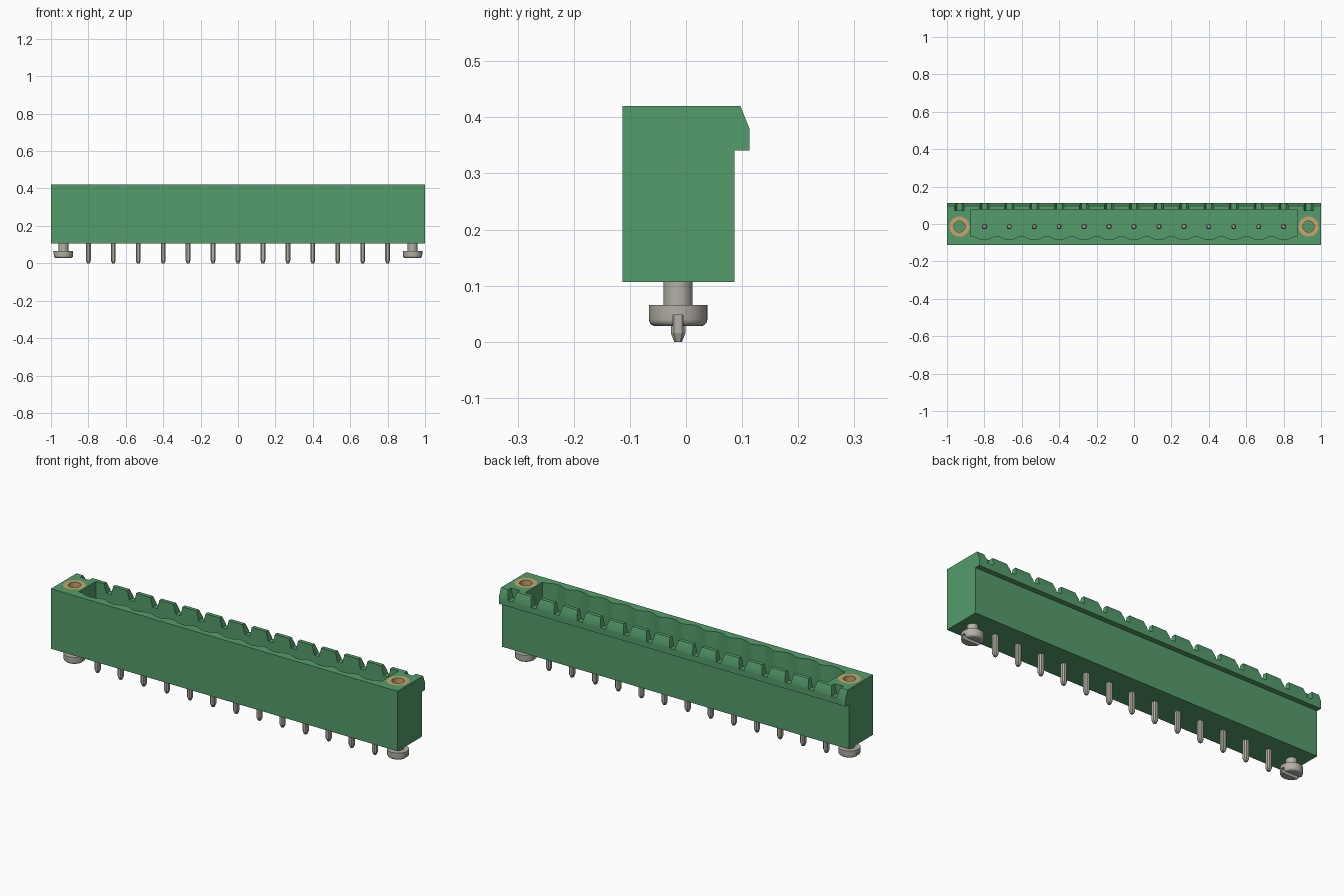
import bpy, bmesh, math
from mathutils import Vector

if "Cube" in bpy.data.objects:
    bpy.data.objects.remove(bpy.data.objects["Cube"], do_unlink=True)

PITCH = 2 / 15
PINS = 13
PIN_X = [(i - 6) * PITCH for i in range(PINS)]
SCREW_X = 7 * PITCH
ROW_Y = -0.014
BOTTOM, TOP, FLOOR = 0.107, 0.42, 0.16


def material(name, colour):
    m = bpy.data.materials.new(name)
    m.use_nodes = True
    m.diffuse_color = (*colour, 1)
    m.node_tree.nodes["Principled BSDF"].inputs["Base Color"].default_value = (*colour, 1)
    return m


GREEN = material("green plastic", (0.09, 0.335, 0.148))
METAL = material("tinned metal", (0.45, 0.43, 0.38))
BRASS = material("brass", (0.58, 0.38, 0.16))


def finish(bm, name, mat, smooth=False):
    bmesh.ops.recalc_face_normals(bm, faces=bm.faces)
    mesh = bpy.data.meshes.new(name)
    bm.to_mesh(mesh)
    bm.free()
    ob = bpy.data.objects.new(name, mesh)
    bpy.context.collection.objects.link(ob)
    mesh.materials.append(mat)
    if smooth:
        smooth_shade(ob)
    return ob


def smooth_shade(ob):
    bpy.ops.object.select_all(action='DESELECT')
    ob.select_set(True)
    bpy.context.view_layer.objects.active = ob
    bpy.ops.object.shade_smooth_by_angle(angle=math.radians(35))


def prism(bm, points, depth):
    """Extrude a closed 3D polygon by a vector."""
    face = bm.faces.new([bm.verts.new(p) for p in points])
    new = bmesh.ops.extrude_face_region(bm, geom=[face])["geom"]
    verts = [v for v in new if isinstance(v, bmesh.types.BMVert)]
    bmesh.ops.translate(bm, verts=verts, vec=Vector(depth))


def lathe(bm, profile, x, closed=False, steps=40):
    """Turn an (r, z) profile about a vertical axis at x."""
    pts = [bm.verts.new((x + r, ROW_Y, z)) for r, z in profile]
    pairs = list(zip(pts, pts[1:])) + ([(pts[-1], pts[0])] if closed else [])
    edges = [bm.edges.new(p) for p in pairs]
    bmesh.ops.spin(bm, geom=pts + edges, cent=(x, ROW_Y, 0), axis=(0, 0, 1),
                   angle=math.tau, steps=steps)
    bmesh.ops.remove_doubles(bm, verts=bm.verts, dist=1e-5)


def cut(ob, bm):
    cutter = finish(bm, "cutter", ob.data.materials[0])
    cutter.hide_render = True
    mod = ob.modifiers.new("cut", 'BOOLEAN')
    mod.operation, mod.solver, mod.object = 'DIFFERENCE', 'EXACT', cutter
    bpy.context.view_layer.objects.active = ob
    bpy.ops.object.modifier_apply(modifier=mod.name)
    bpy.data.objects.remove(cutter, do_unlink=True)


# Housing with overhanging rear lip
bm = bmesh.new()
section = [(-0.113, BOTTOM), (0.086, BOTTOM), (0.086, 0.341), (0.113, 0.341),
           (0.113, 0.38), (0.097, TOP), (-0.113, TOP)]
prism(bm, [(-1, y, z) for y, z in section], (2, 0, 0))
housing = finish(bm, "housing", GREEN)

# Cavity with a scalloped front wall
bm = bmesh.new()
outline = [(0.873, 0.077), (-0.873, 0.077), (-0.873, -0.065)]
for px in PIN_X:
    for k in range(9):
        t = k / 8
        outline.append((px + (t - 0.5) * 0.11, -0.065 - 0.019 * math.sin(math.pi * t)))
outline.append((0.873, -0.065))
prism(bm, [(x, y, FLOOR) for x, y in outline], (0, 0, 0.4))
cut(housing, bm)

# Coding notches in the rear lip
bm = bmesh.new()
for i in range(-7, 8):
    x = i * PITCH
    shape = [(-0.014, 0.372), (0.014, 0.372), (0.028, 0.43), (-0.028, 0.43)]
    prism(bm, [(x + dx, 0.072, z) for dx, z in shape], (0, 0.1, 0))
cut(housing, bm)

# Bores for the threaded inserts
bm = bmesh.new()
for side in (-1, 1):
    lathe(bm, [(0, 0.2), (0.054, 0.2), (0.054, 0.45), (0, 0.45)], side * SCREW_X)
cut(housing, bm)
smooth_shade(housing)

# Threaded inserts and slotted screws
for side, label in ((-1, "right"), (1, "left")):
    x = side * SCREW_X
    bm = bmesh.new()
    lathe(bm, [(0.03, 0.2), (0.03, TOP), (0.054, TOP), (0.054, 0.2)], x, closed=True)
    finish(bm, label + "_insert", BRASS, True)

    bm = bmesh.new()
    corner = [(0.04 + 0.012 * math.sin(a), 0.04 - 0.012 * math.cos(a))
              for a in (i * math.pi / 10 for i in range(6))]
    lathe(bm, [(0, 0.028)] + corner +
          [(0.052, 0.066), (0.026, 0.066), (0.026, 0.11), (0, 0.11)], x)
    screw = finish(bm, label + "_screw", METAL)
    bm = bmesh.new()
    prism(bm, [(x - 0.08, ROW_Y + y, z) for y, z in
               ((-0.009, 0), (0.009, 0), (0.009, 0.048), (-0.009, 0.048))], (0.16, 0, 0))
    cut(screw, bm)
    smooth_shade(screw)

# Contact pins with chamfered corners and tapered ends
for n, x in enumerate(PIN_X):
    bm = bmesh.new()
    rings = []
    for z, half in ((0, 0.007), (0.016, 0.013), (0.335, 0.013), (0.35, 0.008)):
        c = half * 0.55
        loop = [(half, -c), (half, c), (c, half), (-c, half),
                (-half, c), (-half, -c), (-c, -half), (c, -half)]
        rings.append([bm.verts.new((x + a, ROW_Y + b, z)) for a, b in loop])
    for lo, hi in zip(rings, rings[1:]):
        for i in range(8):
            j = (i + 1) % 8
            bm.faces.new((lo[i], lo[j], hi[j], hi[i]))
    bm.faces.new(rings[0])
    bm.faces.new(rings[-1])
    finish(bm, f"pin_{n + 1}", METAL)
